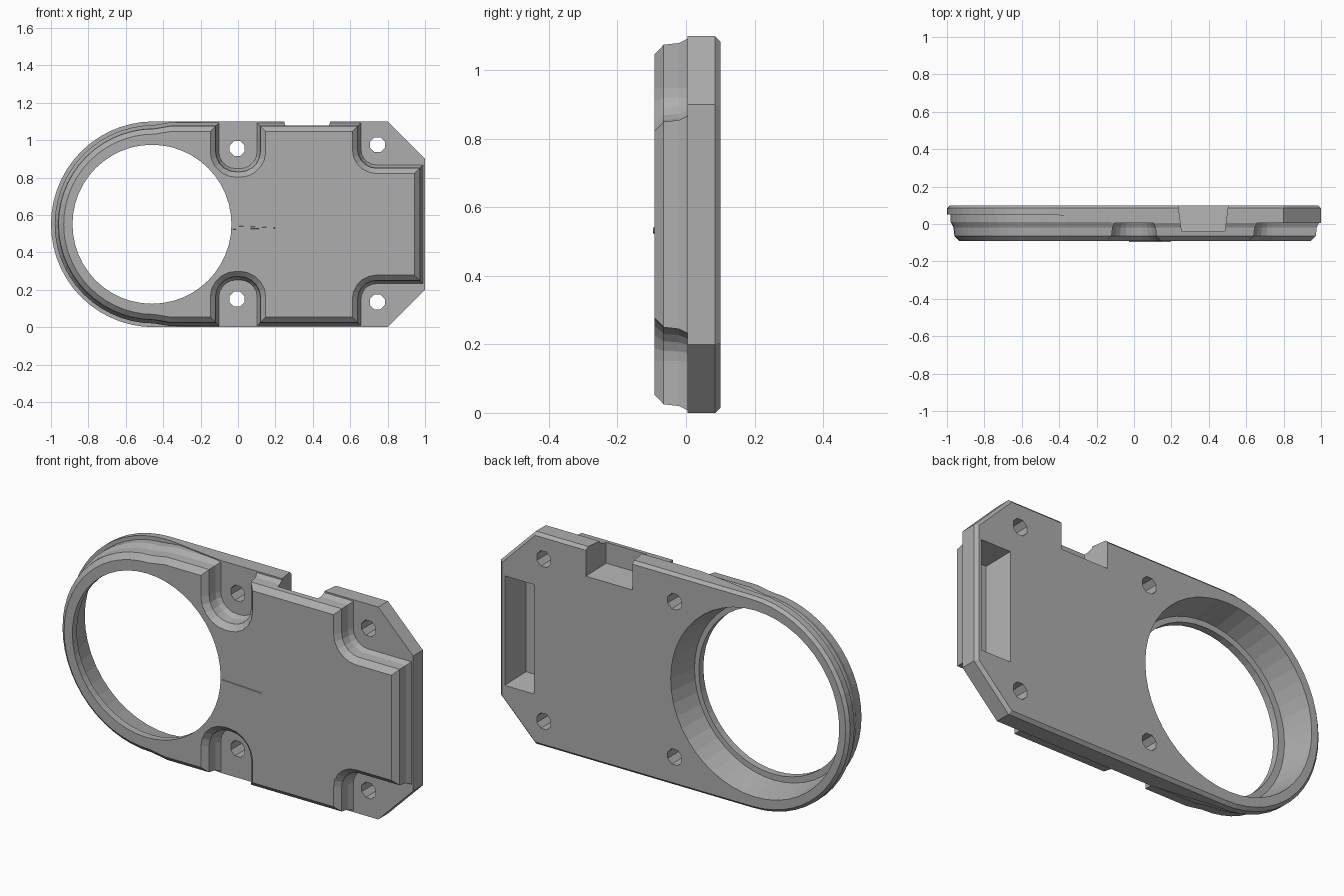
import bpy, bmesh, math
from mathutils import Vector

if "Cube" in bpy.data.objects:
    bpy.data.objects.remove(bpy.data.objects["Cube"], do_unlink=True)

MID = 0.55          # height of the mirror line
BORE_X = -0.46

grey = bpy.data.materials.new("plain grey")
grey.use_nodes = True
COLOUR = (0.42, 0.42, 0.42, 1)
grey.diffuse_color = COLOUR
grey.node_tree.nodes["Principled BSDF"].inputs["Base Color"].default_value = COLOUR


def arc(cx, cz, r, start, end, steps):
    return [(cx + r * math.cos(math.radians(start + (end - start) * i / steps)),
             cz + r * math.sin(math.radians(start + (end - start) * i / steps)))
            for i in range(steps + 1)]


def inset(points, d):
    """Mitred inset of a counter-clockwise outline."""
    out = []
    for i, p in enumerate(points):
        p = Vector(p)
        a = (p - Vector(points[i - 1])).normalized()
        b = (Vector(points[(i + 1) % len(points)]) - p).normalized()
        na, nb = Vector((-a.y, a.x)), Vector((-b.y, b.x))
        out.append(p + (na + nb) * d / (1 + na.dot(nb)))
    return out


def loft(name, points, layers, upright=True):
    """Stack insets of an outline: layers are (depth, inset)."""
    bm = bmesh.new()
    rings = []
    for depth, d in layers:
        rings.append([bm.verts.new((u, depth, v) if upright else (u, v, depth))
                      for u, v in inset(points, d)])
    n = len(points)
    for lo, hi in zip(rings, rings[1:]):
        for i in range(n):
            j = (i + 1) % n
            bm.faces.new((lo[i], lo[j], hi[j], hi[i]))
    bm.faces.new(rings[0])
    bm.faces.new(rings[-1])
    bmesh.ops.recalc_face_normals(bm, faces=bm.faces)
    mesh = bpy.data.meshes.new(name)
    bm.to_mesh(mesh)
    bm.free()
    mesh.materials.append(grey)
    obj = bpy.data.objects.new(name, mesh)
    bpy.context.collection.objects.link(obj)
    return obj


def combine(obj, other, operation):
    mod = obj.modifiers.new(operation.title(), "BOOLEAN")
    mod.operation, mod.object, mod.solver = operation, other, "EXACT"
    bpy.context.view_layer.objects.active = obj
    bpy.ops.object.modifier_apply(modifier=mod.name)
    bpy.data.objects.remove(other, do_unlink=True)


def mirrored(lower):
    """Close a lower half outline, left to right, over the mirror line."""
    upper = [(x, 2 * MID - z) for x, z in reversed(lower)]
    return lower + [p for p in upper if abs(p[1] - MID) > 1e-4]


def box(x0, x1, z0, z1):
    return [(x0, z0), (x1, z0), (x1, z1), (x0, z1)]


# Back plate: round left end, clipped right corners, thin rim at the round end
plate = mirrored(arc(-0.45, MID, 0.55, 180, 270, 14) + [(0.8, 0), (1, 0.2)])
body = loft("mounting_plate", plate, [(0.005, 0), (0.085, 0), (0.1, 0.015)])
wedge = [(-1.2, -0.2), (-0.1, -0.2), (-0.1, 0.005), (-0.42, 0.05), (-1.2, 0.05)]
combine(body, loft("rim_cutter", wedge, [(-0.2, 0), (1.3, 0)], False), "DIFFERENCE")

# Raised front with rounded pockets around the four screw holes
front = mirrored(
    arc(-0.45, MID, 0.53, 180, 270, 14) + [(-0.36, 0.005), (-0.1, 0.005)]
    + arc(-0.01, 0.16, 0.09, 180, 90, 5) + arc(0.01, 0.16, 0.09, 90, 0, 5)
    + [(0.1, 0.005), (0.66, 0.005)] + arc(0.74, 0.15, 0.08, 180, 90, 5)
    + [(0.992, 0.23)])
raised = loft("raised_front", front,
              [(0.07, 0), (0.01, 0), (-0.02, 0.015), (-0.065, 0.02), (-0.092, 0.048)])
combine(body, raised, "UNION")

# Large bore, with a wider tapered seat from the back
circle = arc(BORE_X, MID, 0.425, 0, 360, 48)[:-1]
combine(body, loft("bore_cutter", circle, [(-0.2, 0), (0.2, 0)]), "DIFFERENCE")
seat = arc(BORE_X - 0.005, MID, 0.485, 0, 360, 48)[:-1]
combine(body, loft("seat_cutter", seat, [(-0.055, 0.03), (0.11, 0)]), "DIFFERENCE")

# Screw holes
for x, z in ((0, 0.15), (0, 0.955), (0.75, 0.135), (0.75, 0.975)):
    hole = arc(x - 0.005, z, 0.043, 22.5, 382.5, 8)[:-1]
    combine(body, loft("screw_cutter", hole, [(-0.2, 0), (0.2, 0)]), "DIFFERENCE")

# Blind slot in the back and tapered notch in the top edge
combine(body, loft("slot_cutter", box(0.8, 0.97, 0.26, 0.83),
                   [(-0.04, 0.025), (0.11, 0)]), "DIFFERENCE")
combine(body, loft("notch_cutter", box(0.235, 0.505, 0.95, 1.25),
                   [(-0.04, 0.02), (0.11, 0)]), "DIFFERENCE")

# Slim ridge on the front beside the bore
ridge = loft("front_ridge", [(-0.03, 0.52), (0.2, 0.525), (0.2, 0.535), (-0.03, 0.545)],
             [(-0.08, 0), (-0.096, 0.004)])
combine(body, ridge, "UNION")
